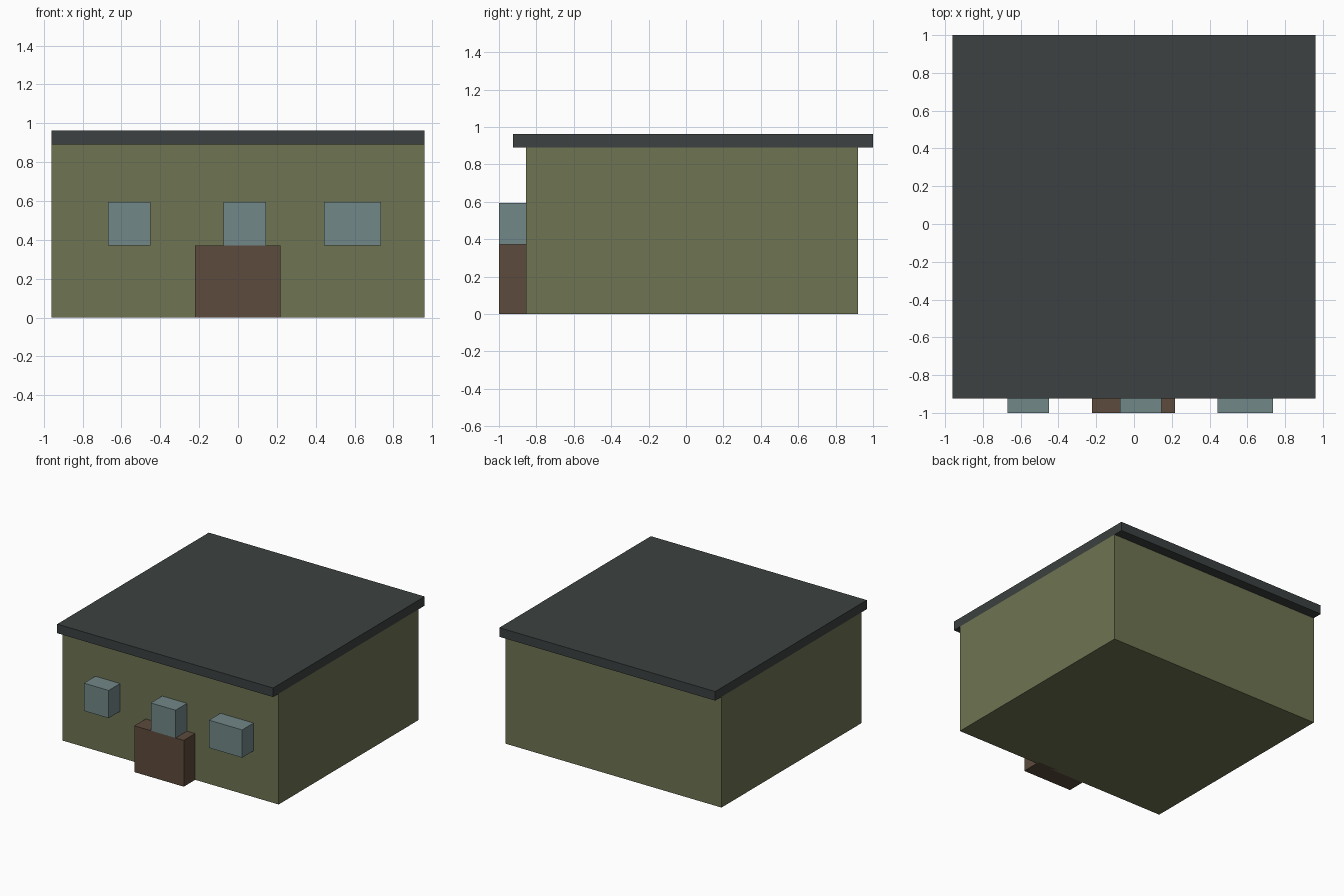
import bpy

default = bpy.data.objects.get("Cube")
if default:
    bpy.data.objects.remove(default, do_unlink=True)


def material(name, rgb):
    mat = bpy.data.materials.new(name)
    mat.use_nodes = True
    color = (*rgb, 1)
    mat.diffuse_color = color
    bsdf = mat.node_tree.nodes["Principled BSDF"]
    bsdf.inputs["Base Color"].default_value = color
    bsdf.inputs["Roughness"].default_value = 0.8
    return mat


def box(name, mat, x, y, z):
    """Box filling the given (min, max) range on each axis."""
    spans = (x, y, z)
    bpy.ops.mesh.primitive_cube_add(size=1, location=[(a + b) / 2 for a, b in spans])
    obj = bpy.context.object
    obj.name = name
    obj.scale = [b - a for a, b in spans]
    bpy.ops.object.transform_apply(location=False, rotation=False, scale=True)
    obj.data.materials.append(mat)
    return obj


olive = material("olive_wall", (0.156, 0.175, 0.084))
slate = material("slate_roof", (0.045, 0.053, 0.052))
glass = material("blue_grey_glass", (0.171, 0.242, 0.246))
wood = material("brown_wood", (0.107, 0.069, 0.045))

# Building shell and overhanging flat roof
box("walls", olive, (-0.96, 0.96), (-0.855, 0.92), (0, 0.89))
box("roof", slate, (-0.96, 0.96), (-0.925, 1), (0.89, 0.963))

# Projecting door block
front = (-1, -0.83)
box("door", wood, (-0.222, 0.218), front, (0, 0.372))

# Projecting window blocks
windows = {
    "right_window": (-0.67, -0.45),
    "middle_window": (-0.075, 0.145),
    "left_window": (0.443, 0.737),
}
for name, x in windows.items():
    box(name, glass, x, front, (0.372, 0.595))
